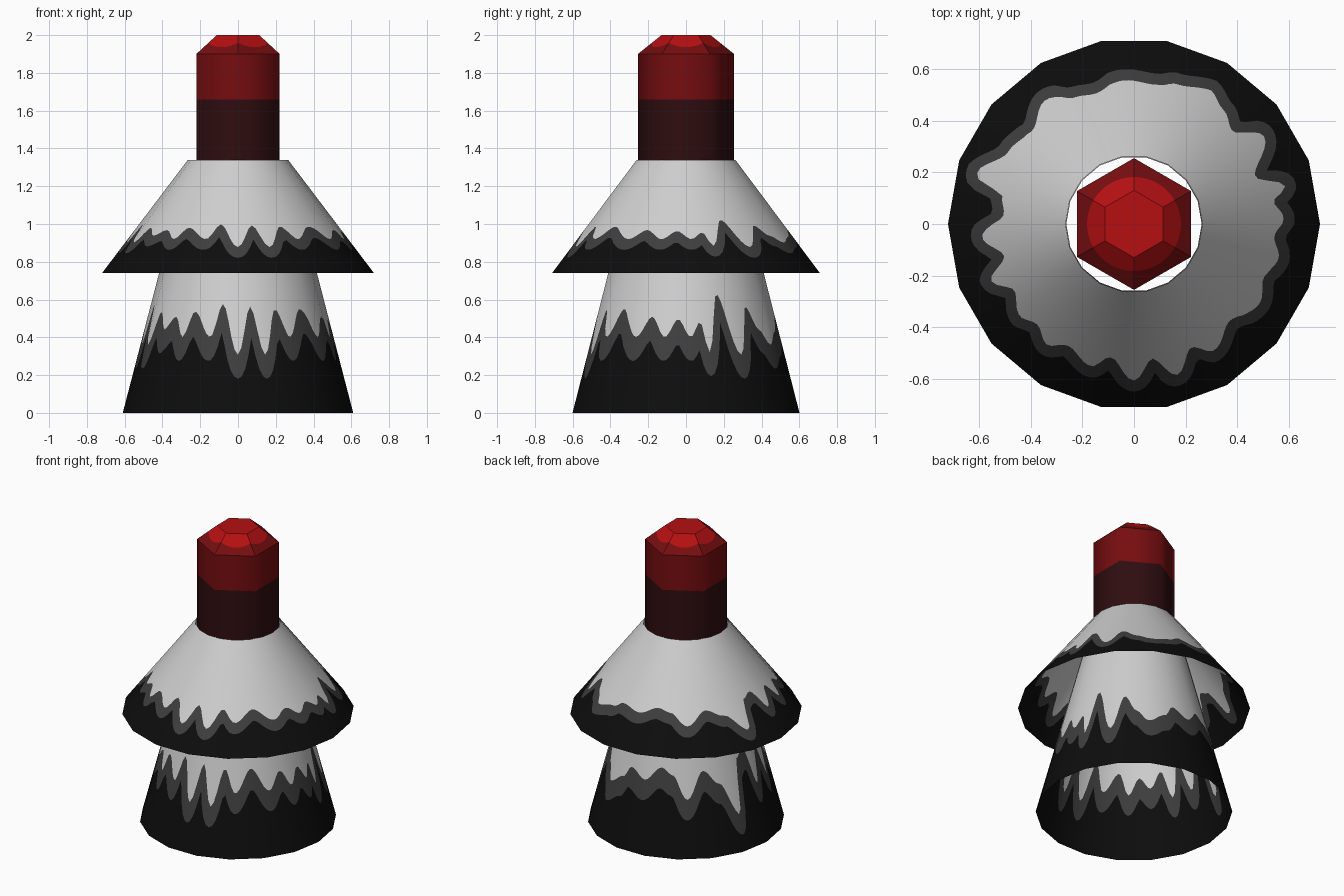
import bpy
import math
from mathutils import Vector

if "Cube" in bpy.data.objects:
    bpy.data.objects.remove(bpy.data.objects["Cube"])


def material(name, rgb):
    m = bpy.data.materials.new(name)
    m.diffuse_color = (*rgb, 1)
    m.use_nodes = True
    m.node_tree.nodes["Principled BSDF"].inputs["Base Color"].default_value = m.diffuse_color
    return m


LIGHT = material("light_grey", (0.62, 0.62, 0.62))
GREY = material("dark_grey", (0.048, 0.048, 0.048))
BLACK = material("black", (0.004, 0.004, 0.004))
BRIGHT = material("bright_red", (0.46, 0.005, 0.006))
RED = material("deep_red", (0.18, 0.004, 0.005))
MAROON = material("maroon", (0.028, 0.004, 0.005))

# Drip line around the skirts: (angle in degrees, share of the skirt height)
DRIPS = [(3, .30), (9, .36), (14, .24), (21, .47), (34, .23), (43, .42), (52, .33),
         (60, .27), (73, .32), (80, .38), (93, .34), (106, .41), (115, .38), (126, .27),
         (138, .40), (150, .33), (163, .17), (168, .42), (176, .46), (185, .27),
         (194, .43), (202, .27), (209, .40), (218, .33), (226, .38), (234, .30),
         (241, .40), (253, .30), (260, .43), (270, .23), (278, .42), (286, .23),
         (295, .41), (303, .30), (315, .41), (328, .30), (338, .38), (347, .30), (355, .37)]


def light_line(deg):
    deg = (deg - 3) % 360 + 3
    pts = DRIPS + [(363, DRIPS[0][1])]
    for (a, fa), (b, fb) in zip(pts, pts[1:]):
        if a <= deg <= b:
            t = (1 - math.cos(math.pi * (deg - a) / (b - a))) / 2
            return fa + (fb - fa) * t
    return DRIPS[0][1]


def black_line(deg):
    # the light line moved down by a band of even width
    return min(light_line(deg + 4 * k / 8) - 0.095 * math.sqrt(1 - (k / 8) ** 2)
               for k in range(-8, 9))


def polygon(sides, radius, start, steps):
    """Points along the sides of a regular polygon."""
    c = [Vector((radius * math.cos(start + math.tau * i / sides),
                 radius * math.sin(start + math.tau * i / sides), 0)) for i in range(sides)]
    return [c[i].lerp(c[(i + 1) % sides], k / steps)
            for i in range(sides) for k in range(steps)]


def loft(name, rings, mats, cap=False, smooth=False):
    """Join rings of points bottom to top, one material for each band."""
    n = len(rings[0])
    verts = [p for r in rings for p in r]
    faces, index = [], []
    for b in range(len(rings) - 1):
        for i in range(n):
            j = (i + 1) % n
            faces.append((b * n + i, b * n + j, (b + 1) * n + j, (b + 1) * n + i))
            index.append(b)
    if cap:
        faces.append(tuple(range((len(rings) - 1) * n, len(rings) * n)))
        index.append(len(rings) - 2)
    me = bpy.data.meshes.new(name)
    me.from_pydata(verts, [], faces)
    for m in mats:
        me.materials.append(m)
    for p, k in zip(me.polygons, index):
        p.material_index = k
        p.use_smooth = smooth
    me.update()
    ob = bpy.data.objects.new(name, me)
    bpy.context.collection.objects.link(ob)
    return ob


def skirt(name, r0, z0, r1, z1):
    """Open 18-sided cone with painted drips, smoothly shaded round."""
    low, high = polygon(18, r0, 0, 10), polygon(18, r1, 0, 10)
    up = Vector((0, 0, z1 - z0))
    rings = [[], [], [], []]
    for a, b in zip(low, high):
        deg = math.degrees(math.atan2(a.y, a.x)) % 360
        for ring, f in zip(rings, (0, black_line(deg), light_line(deg), 1)):
            ring.append(a.lerp(b, f) + up * f + Vector((0, 0, z0)))
    ob = loft(name, rings, [BLACK, GREY, LIGHT], smooth=True)
    normals = []
    for v in ob.data.vertices:
        d = Vector((v.co.x, v.co.y, 0)).normalized() * (z1 - z0)
        normals.append((d + Vector((0, 0, r0 - r1))).normalized())
    ob.data.normals_split_custom_set_from_vertices(normals)


def at_height(points, z):
    return [Vector((p.x, p.y, z)) for p in points]


# Two open skirts
skirt("lower_skirt", 0.61, 0.0, 0.262, 1.34)
skirt("upper_skirt", 0.72, 0.74, 0.265, 1.34)

# Six-sided shaft, pointed to front and back
hexagon = polygon(6, 0.255, math.pi / 2, 1)
loft("shaft", [at_height(hexagon, z) for z in (1.2, 1.66, 1.9)], [MAROON, RED], smooth=True)

# Tapered tip with a round bright spot cut into its slopes
wide = polygon(6, 0.255, math.pi / 2, 8)
narrow = polygon(6, 0.13, math.pi / 2, 8)
spot = []
for w, s in zip(wide, narrow):
    t = (w.length - 0.182) / (w.length - s.length)
    p = w.lerp(s, t)
    spot.append(Vector((p.x, p.y, 1.9 + 0.1 * t)))
loft("tip", [at_height(wide, 1.9), spot, at_height(narrow, 2.0)], [RED, BRIGHT], cap=True)
